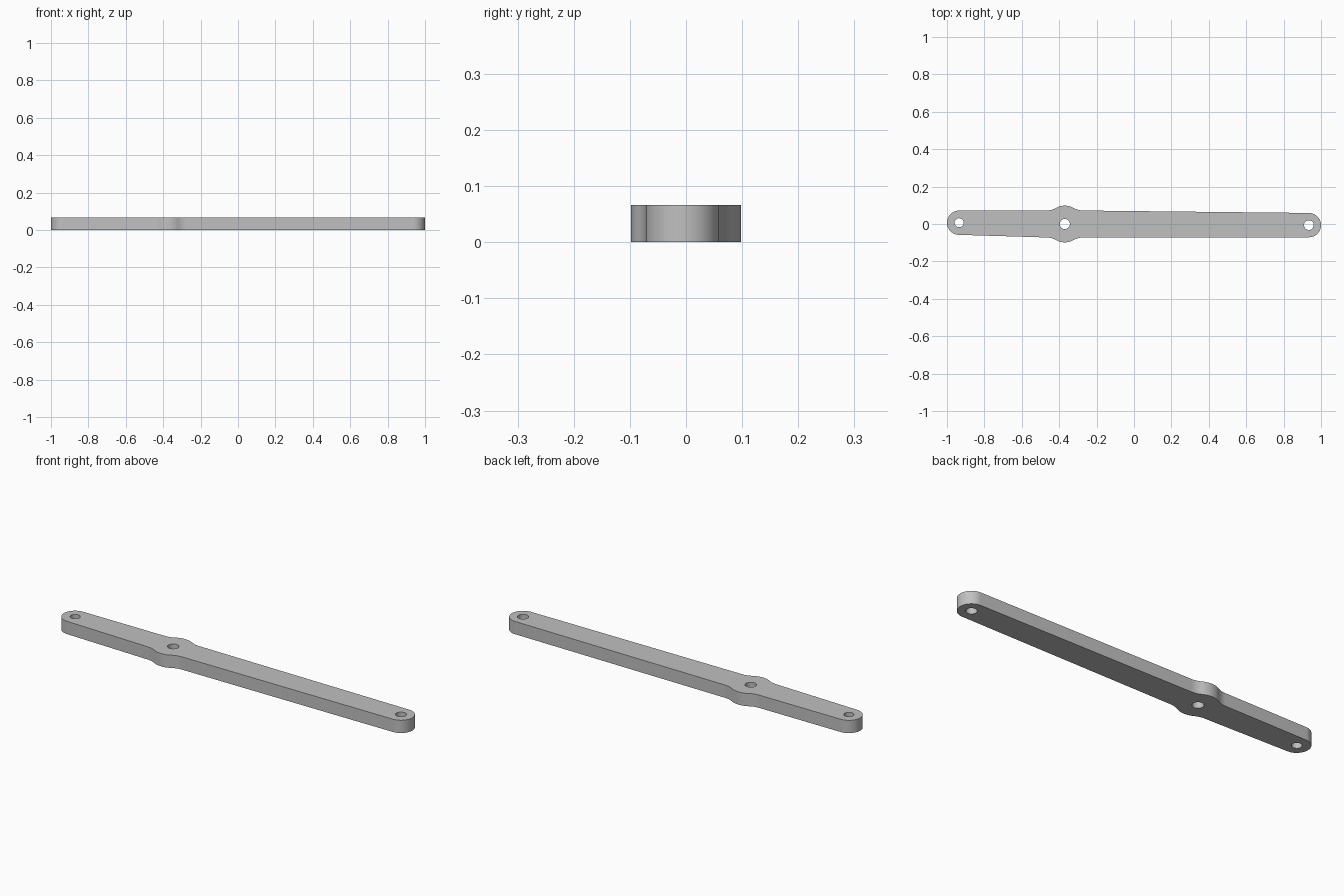
import bpy
import bmesh
from math import sin, cos, pi, sqrt, atan2

cube = bpy.data.objects.get("Cube")
if cube:
    bpy.data.objects.remove(cube)

THICK = 0.066
END_R, HUB_R, FILLET, HALF = 0.065, 0.098, 0.1, 0.072
LEFT, HUB, RIGHT = (-0.935, 0.007), (-0.37, 0.0), (0.935, -0.006)


def arc(cx, cy, r, a0, a1, n):
    return [(cx + r * cos(a0 + (a1 - a0) * i / n),
             cy + r * sin(a0 + (a1 - a0) * i / n)) for i in range(n + 1)]


def hub_side(s):
    """Hub bulge with concave fillets; s=1 runs right to left on +y, s=-1 the reverse on -y."""
    x, y = HUB
    dx = sqrt((HUB_R + FILLET) ** 2 - (HALF + FILLET) ** 2)
    a = atan2(HALF + FILLET, dx)
    pts = arc(dx, HALF + FILLET, FILLET, -pi / 2, a - pi, 10)
    pts += arc(0, 0, HUB_R, a, pi - a, 12)[1:-1]
    pts += arc(-dx, HALF + FILLET, FILLET, -a, -pi / 2, 10)
    return [(x + s * px, y + s * py) for px, py in pts]


# Outline: right end, upper hub bulge, left end, lower hub bulge
outline = arc(*RIGHT, END_R, -pi / 2, pi / 2, 32) + hub_side(1)
outline += arc(*LEFT, END_R, pi / 2, 3 * pi / 2, 32) + hub_side(-1)

# Pivot holes
loops = [outline]
for (x, y), r in ((LEFT, 0.024), (HUB, 0.027), (RIGHT, 0.026)):
    loops.append(arc(x, y, r, 0, 2 * pi, 32)[:-1])

# Flat plate with holes, extruded to thickness
bm = bmesh.new()
edges = []
for loop in loops:
    vs = [bm.verts.new((x, y, 0)) for x, y in loop]
    edges += [bm.edges.new((v, vs[i - 1])) for i, v in enumerate(vs)]
bmesh.ops.triangle_fill(bm, edges=edges, use_beauty=True, normal=(0, 0, 1))
ext = bmesh.ops.extrude_face_region(bm, geom=bm.faces[:], use_keep_orig=True)
top = [g for g in ext["geom"] if isinstance(g, bmesh.types.BMVert)]
bmesh.ops.translate(bm, verts=top, vec=(0, 0, THICK))
bmesh.ops.recalc_face_normals(bm, faces=bm.faces[:])

mesh = bpy.data.meshes.new("lever_arm")
bm.to_mesh(mesh)
bm.free()
arm = bpy.data.objects.new("lever_arm", mesh)
bpy.context.collection.objects.link(arm)

# Plain grey metal
mat = bpy.data.materials.new("grey metal")
mat.use_nodes = True
grey = (0.53, 0.53, 0.53, 1)
mat.diffuse_color = grey
mat.node_tree.nodes["Principled BSDF"].inputs["Base Color"].default_value = grey
mesh.materials.append(mat)

bpy.ops.object.select_all(action='DESELECT')
arm.select_set(True)
bpy.context.view_layer.objects.active = arm
bpy.ops.object.shade_smooth_by_angle(angle=pi / 6)
